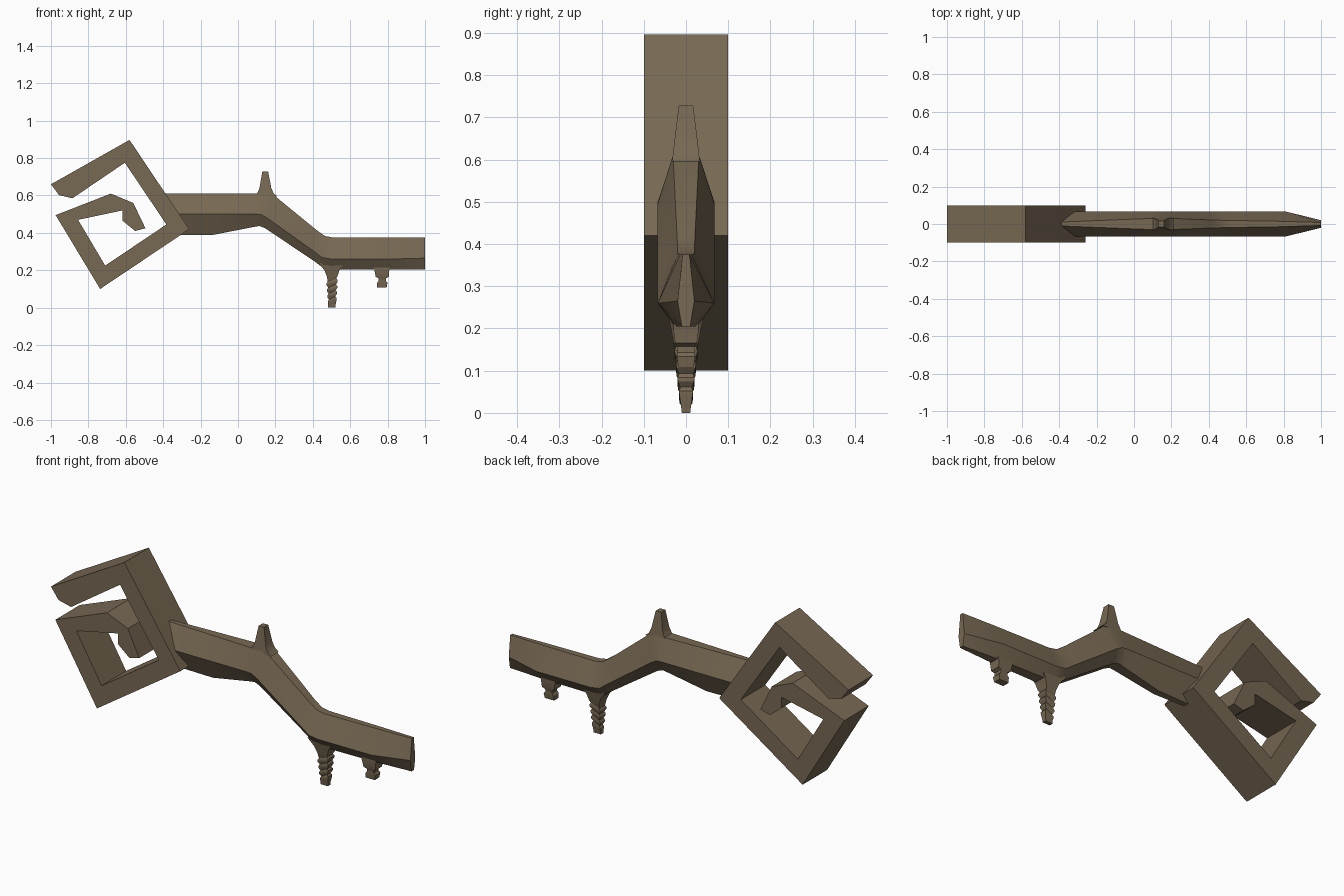
import bpy, bmesh

mat = bpy.data.materials.new("aged bronze brown")
mat.diffuse_color = (0.185, 0.14, 0.087, 1)


def finish(name, bm, smooth=0.5):
    bmesh.ops.recalc_face_normals(bm, faces=bm.faces)
    mesh = bpy.data.meshes.new(name)
    bm.to_mesh(mesh)
    bm.free()
    mesh.materials.append(mat)
    ob = bpy.data.objects.new(name, mesh)
    bpy.context.collection.objects.link(ob)
    bpy.ops.object.select_all(action='DESELECT')
    ob.select_set(True)
    bpy.context.view_layer.objects.active = ob
    bpy.ops.object.shade_smooth_by_angle(angle=smooth)
    return ob


def loft(name, rings):
    """Skin a solid through rings that have equal point counts."""
    bm = bmesh.new()
    loops = [[bm.verts.new(p) for p in r] for r in rings]
    n = len(loops[0])
    for a, b in zip(loops, loops[1:]):
        for i in range(n):
            j = (i + 1) % n
            bm.faces.new((a[i], a[j], b[j], b[i]))
    bm.faces.new(loops[0])
    bm.faces.new(loops[-1])
    return finish(name, bm)


def peg(name, levels):
    """Four-sided peg: each level is z, x left, x right, half depth, tilt."""
    loft(name, [[(a, -d, z - t), (b, -d, z + t), (b, d, z + t), (a, d, z - t)]
                for z, a, b, d, t in levels])


# square spiral scroll, extruded in depth
outline = [(-1, .66), (-.58, .897), (-.26, .42), (-.737, .10), (-.975, .495),
           (-.68, .61), (-.56, .56), (-.495, .425), (-.55, .41), (-.617, .465),
           (-.617, .52), (-.855, .47), (-.71, .225), (-.383, .445),
           (-.605, .775), (-.885, .585), (-.957, .602)]
bm = bmesh.new()
face = bm.faces.new([bm.verts.new((x, -.1, z)) for x, z in outline])
ext = bmesh.ops.extrude_face_region(bm, geom=[face])
moved = [g for g in ext["geom"] if isinstance(g, bmesh.types.BMVert)]
bmesh.ops.translate(bm, verts=moved, vec=(0, .2, 0))
finish("spiral_scroll", bm, 0.45)

# cranked arm: x, z, half depth along the top, middle and bottom ridge
sections = [
    ((-.40, .61, .010), (-.38, .50, .067), (-.37, .39, .012)),
    ((-.13, .61, .021), (-.13, .50, .067), (-.13, .39, .018)),
    ((.10, .61, .030), (.10, .50, .067), (.08, .431, .026)),
    ((.16, .61, .031), (.125, .497, .067), (.115, .437, .028)),
    ((.20, .595, .030), (.155, .48, .067), (.145, .425, .028)),
    ((.42, .415, .021), (.40, .305, .067), (.41, .247, .030)),
    ((.465, .383, .020), (.45, .268, .067), (.46, .209, .030)),
    ((.51, .375, .019), (.50, .26, .067), (.50, .205, .028)),
    ((.81, .375, .014), (.81, .26, .067), (.81, .205, .022)),
    ((1, .375, .008), (1, .265, .020), (1, .205, .010)),
]
loft("cranked_arm", [[(x, -d, z) for x, z, d in s] +
                     [(x, d, z) for x, z, d in reversed(s)] for s in sections])

# upper spike
peg("upper_spike", [(.595, .085, .21, .033, 0), (.612, .103, .19, .031, 0),
                    (.64, .115, .178, .028, 0), (.728, .130, .161, .017, 0)])

# long lower prong with slanted screw ridges
levels = [(.24, .43, .57, .045, 0), (.20, .462, .542, .036, 0),
          (.168, .475, .532, .030, 0)]
for k in range(4):
    z = .148 - k * .032
    d = .027 - k * .0035
    levels += [(z, .480 + k * .002, .526 - k * .002, d - .003, .009),
               (z - .009, .474 + k * .002, .533 - k * .002, d, .009),
               (z - .019, .474 + k * .002, .533 - k * .002, d - .001, .009)]
levels += [(.018, .481, .522, .012, 0), (0, .480, .521, .010, 0)]
peg("screw_prong", levels)

# short lower stud
peg("short_stud", [(.22, .725, .813, .030, 0), (.197, .730, .808, .030, 0),
                   (.165, .736, .806, .026, 0), (.157, .752, .790, .022, 0),
                   (.143, .752, .790, .021, 0), (.133, .744, .799, .022, 0),
                   (.108, .742, .795, .018, 0)])
